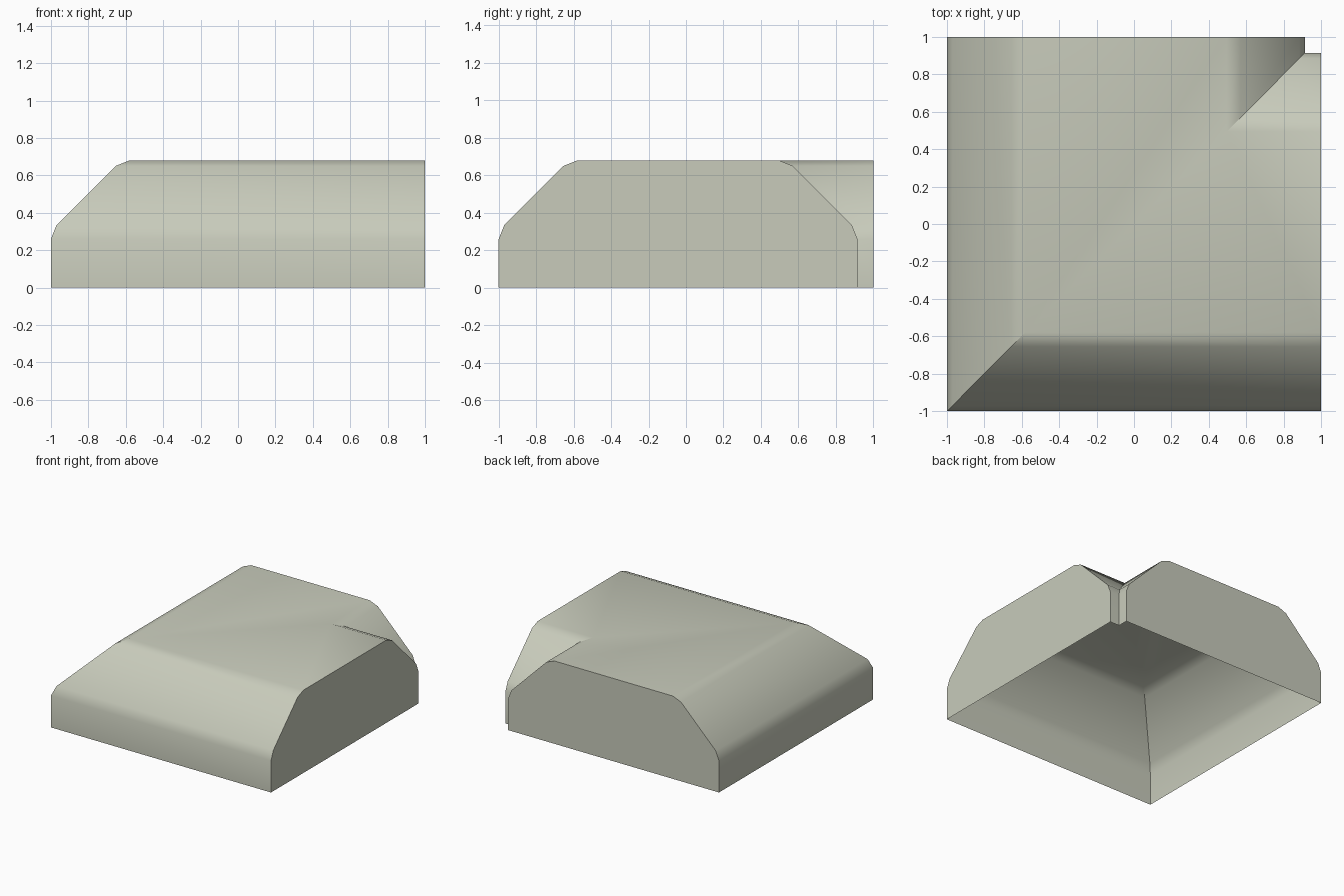
import bpy, bmesh, math

if "Cube" in bpy.data.objects:
    bpy.data.objects.remove(bpy.data.objects["Cube"])

# Bevelled edge profile: (distance in from the outer wall, height)
PROFILE = [(0, 0), (0, 0.26), (0.03, 0.335), (0.345, 0.65), (0.42, 0.68)]
NOTCH = 0.915   # outer wall position of the notched corner

mat = bpy.data.materials.new("pale stone grey")
mat.diffuse_color = (0.58, 0.60, 0.50, 1)
mat.use_nodes = True
mat.node_tree.nodes["Principled BSDF"].inputs["Base Color"].default_value = mat.diffuse_color

bm = bmesh.new()


def rail(c, z):
    """L-shaped run: right end, mitred corner, back end."""
    return [bm.verts.new(p) for p in ((1, c, z), (c, c, z), (c, 1, z))]


# Convex front-left bevel, then concave back-right notch going back down
outer = [rail(-1 + d, z) for d, z in PROFILE]
notch = [rail(NOTCH - d, z) for d, z in reversed(PROFILE)]
rails = outer + notch

# Skin between rails (includes the flat top), mitred along the diagonal
for a, b in zip(rails, rails[1:]):
    for i in (0, 1):
        bm.faces.new((a[i], b[i], b[i + 1], a[i + 1]))

# Flat end caps on the right and the back; the underside stays open
bm.faces.new([r[0] for r in reversed(rails)])
bm.faces.new([r[2] for r in rails])
bmesh.ops.recalc_face_normals(bm, faces=bm.faces)

mesh = bpy.data.meshes.new("corner_block")
bm.normal_update()
# Make sure the top faces upward
top = max(bm.faces, key=lambda f: f.calc_center_median().z)
if top.normal.z < 0:
    bmesh.ops.reverse_faces(bm, faces=bm.faces)
bm.to_mesh(mesh)
bm.free()
mesh.materials.append(mat)

block = bpy.data.objects.new("corner_block", mesh)
bpy.context.collection.objects.link(block)
bpy.context.view_layer.objects.active = block
block.select_set(True)
bpy.ops.object.shade_smooth_by_angle(angle=math.radians(30))
